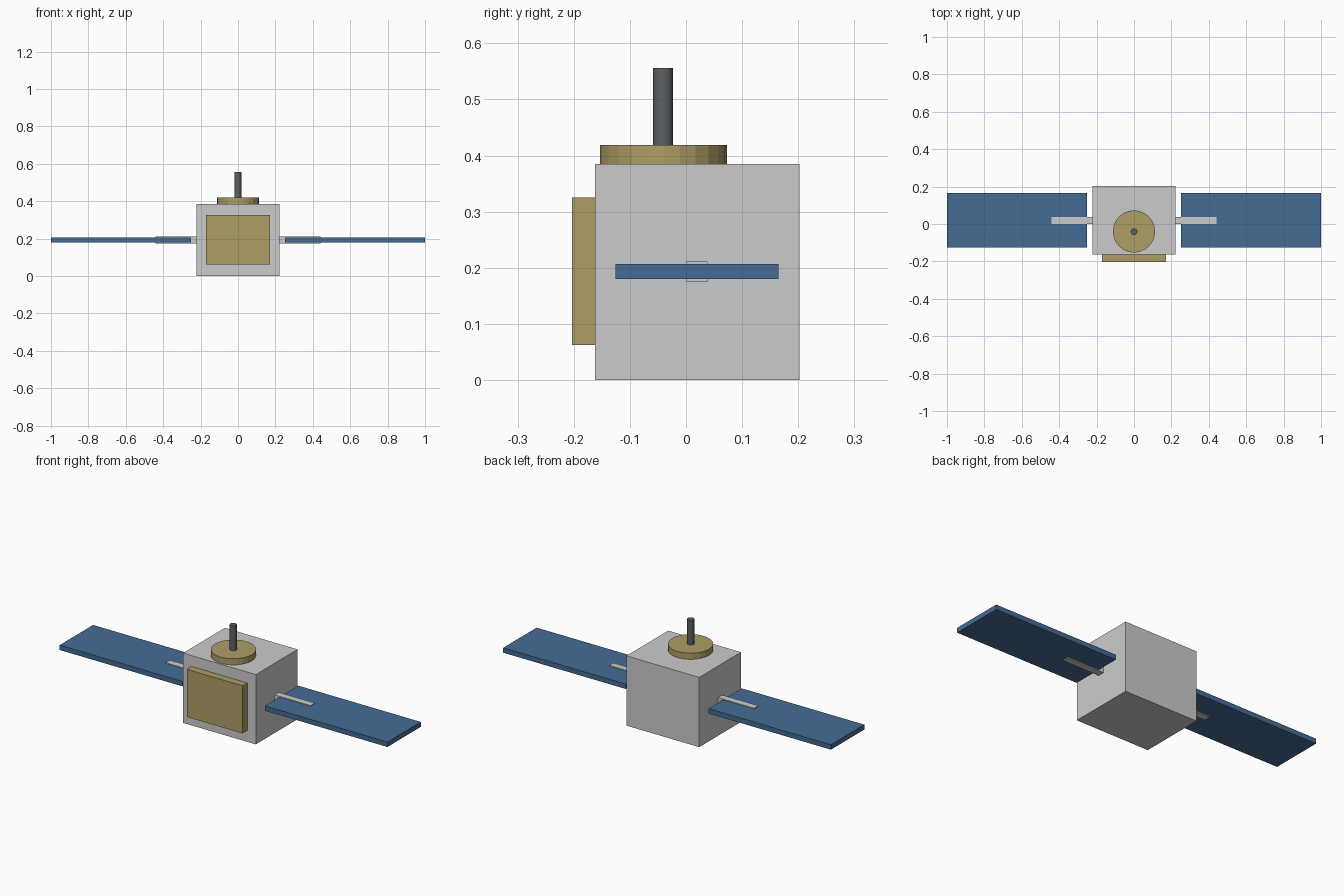
import bpy

if "Cube" in bpy.data.objects:
    bpy.data.objects.remove(bpy.data.objects["Cube"])


def material(name, color):
    mat = bpy.data.materials.new(name)
    mat.diffuse_color = color
    mat.use_nodes = True
    mat.node_tree.nodes["Principled BSDF"].inputs["Base Color"].default_value = mat.diffuse_color
    return mat


GOLD = material("gold_foil", (0.42, 0.34, 0.13, 1))
BLUE = material("solar_blue", (0.06, 0.15, 0.30, 1))
DARK = material("dark_metal", (0.11, 0.12, 0.13, 1))


def finish(name, mat):
    obj = bpy.context.object
    obj.name = name
    bpy.ops.object.transform_apply(location=False, rotation=False, scale=True)
    if mat:
        obj.data.materials.append(mat)
    return obj


def box(name, lo, hi, mat=None):
    center = [(a + b) / 2 for a, b in zip(lo, hi)]
    bpy.ops.mesh.primitive_cube_add(size=1, location=center)
    bpy.context.object.scale = [b - a for a, b in zip(lo, hi)]
    return finish(name, mat)


def cylinder(name, radius, y, z0, z1, sides, mat):
    bpy.ops.mesh.primitive_cylinder_add(
        vertices=sides, radius=radius, depth=z1 - z0, location=(0, y, (z0 + z1) / 2))
    return finish(name, mat)


# Main body and front panel
box("body", (-0.222, -0.162, 0), (0.222, 0.202, 0.385))
box("front_panel", (-0.17, -0.203, 0.062), (0.17, -0.162, 0.325), GOLD)

# Antenna on the roof
cylinder("antenna_dish", 0.113, -0.04, 0.385, 0.419, 24, GOLD)
mast = cylinder("antenna_mast", 0.018, -0.041, 0.419, 0.556, 16, DARK)
bpy.ops.object.shade_smooth_by_angle()

# Solar wings and their support arms, one per side
for side, s in (("left", -1), ("right", 1)):
    for part, x0, x1, ys, zs, mat in (
            ("solar_wing", 0.252, 1.0, (-0.126, 0.165), (0.18, 0.207), BLUE),
            ("wing_arm", 0.222, 0.442, (0.001, 0.038), (0.175, 0.211), None)):
        xs = sorted((s * x0, s * x1))
        box(f"{side}_{part}", (xs[0], ys[0], zs[0]), (xs[1], ys[1], zs[1]), mat)
